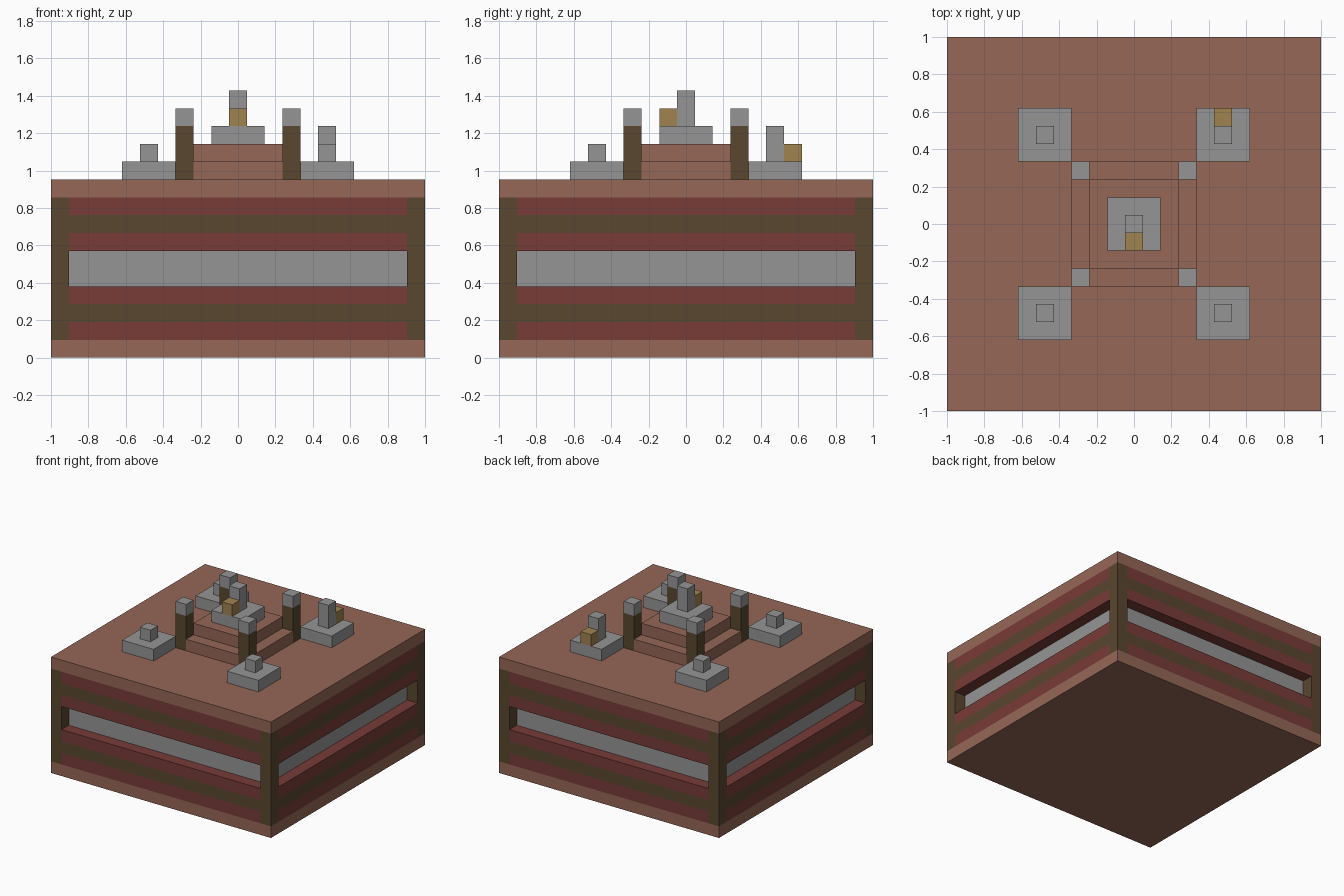
import bpy
import bmesh
from mathutils import Matrix, Vector

if "Cube" in bpy.data.objects:
    bpy.data.objects.remove(bpy.data.objects["Cube"], do_unlink=True)

U = 2 / 21  # one block


def material(name, rgb):
    def linear(c):
        c /= 255
        return c / 12.92 if c <= 0.04045 else ((c + 0.055) / 1.055) ** 2.4
    colour = [linear(c) for c in rgb] + [1]
    mat = bpy.data.materials.new(name)
    mat.use_nodes = True
    mat.diffuse_color = colour
    mat.node_tree.nodes["Principled BSDF"].inputs["Base Color"].default_value = colour
    return mat


BROWN = material("brown stone", (149, 103, 87))
RED = material("red planks", (120, 60, 56))
BARK = material("dark bark", (89, 71, 47))
GREY = material("grey stone", (149, 149, 149))
TAN = material("tan planks", (160, 131, 80))


def box(name, mat, x, y, z, w, d, h, turn=0):
    """Box measured in blocks: centre x, y, bottom z, size; turned by quarters about z."""
    bm = bmesh.new()
    place = Matrix.Translation(Vector((x, y, z + h / 2)))
    size = Matrix.Diagonal((w, d, h, 1))
    spin = Matrix.Rotation(turn * 1.5707963, 4, "Z")
    bmesh.ops.create_cube(bm, size=1, matrix=Matrix.Scale(U, 4) @ spin @ place @ size)
    mesh = bpy.data.meshes.new(name)
    bm.to_mesh(mesh)
    bm.free()
    mesh.materials.append(mat)
    obj = bpy.data.objects.new(name, mesh)
    bpy.context.collection.objects.link(obj)
    return obj


# Floor, roof and the recessed window core
box("floor_slab", BROWN, 0, 0, 0, 21, 21, 1)
box("roof_slab", BROWN, 0, 0, 9, 21, 21, 1)
box("window_core", GREY, 0, 0, 4, 19, 19, 2)

# Striped walls, window opening between the third and sixth bands
bands = {1: RED, 2: BARK, 3: RED, 6: RED, 7: BARK, 8: RED}
for side in range(4):
    for row, mat in bands.items():
        box("wall_band", mat, 0, -10, row, 19, 1, 1, side)
    box("corner_post", BARK, 10, -10, 1, 1, 1, 8, side)
    # Roof steps and capped posts around the platform
    box("platform_step", BROWN, 0, -3, 10, 5, 1, 1, side)
    box("roof_post", BARK, 3, -3, 10, 1, 1, 3, side)
    box("roof_post_cap", GREY, 3, -3, 13, 1, 1, 1, side)

# Raised platform with the central monument
box("platform", BROWN, 0, 0, 10, 5, 5, 2)
box("monument_base", GREY, 0, 0, 12, 3, 3, 1)
box("monument_pillar", GREY, 0, 0, 13, 1, 1, 2)
box("monument_block", TAN, 0, -1, 13, 1, 1, 1)

# Four outer pedestals, the back left one taller with a tan block
for sx in (-1, 1):
    for sy in (-1, 1):
        tall = sx > 0 and sy > 0
        box("pedestal_base", GREY, 5 * sx, 5 * sy, 10, 3, 3, 1)
        box("pedestal_pillar", GREY, 5 * sx, 5 * sy, 11, 1, 1, 2 if tall else 1)
        if tall:
            box("pedestal_block", TAN, 5 * sx, 6 * sy, 11, 1, 1, 1)
